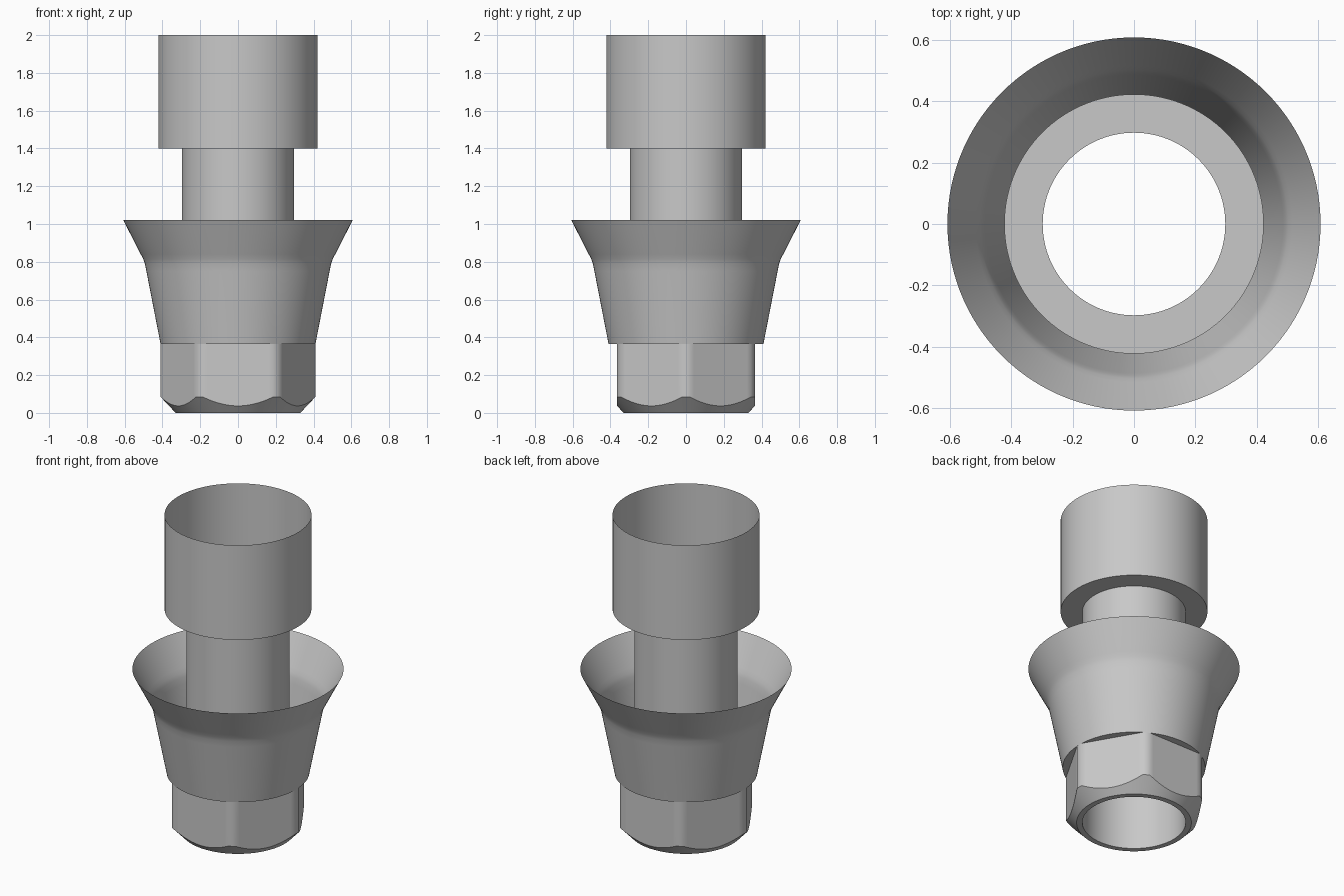
import bpy
import bmesh
from math import radians, cos, sin, pi

default = bpy.data.objects.get("Cube")
if default:
    bpy.data.objects.remove(default, do_unlink=True)

SEGMENTS = 120
TUBE_R = 0.297      # bore radius
CUP_R = 0.422       # upper sleeve radius
BASE_R = 0.41       # rounded corner radius of the hexagon
FLAT = 0.365        # hexagon centre to flat, also its height
FOOT_R = 0.33       # outer radius of the bottom rim

metal = bpy.data.materials.new("grey metal")
metal.use_nodes = True
metal.diffuse_color = (0.58, 0.58, 0.58, 1)
metal.node_tree.nodes["Principled BSDF"].inputs["Base Color"].default_value = metal.diffuse_color


def loft(name, profile):
    """Sweep a profile around z; profile(angle) returns (radius, height) pairs."""
    bm = bmesh.new()
    columns = []
    for i in range(SEGMENTS):
        a = 2 * pi * i / SEGMENTS
        columns.append([bm.verts.new((r * cos(a), r * sin(a), z)) for r, z in profile(a)])
    for i, near in enumerate(columns):
        far = columns[(i + 1) % SEGMENTS]
        for j in range(len(near) - 1):
            bm.faces.new((near[j], far[j], far[j + 1], near[j + 1]))
    bmesh.ops.remove_doubles(bm, verts=bm.verts, dist=0.0001)
    mesh = bpy.data.meshes.new(name)
    bm.to_mesh(mesh)
    bm.free()
    mesh.materials.append(metal)
    mesh.shade_smooth()
    mesh.set_sharp_from_angle(angle=radians(30))
    obj = bpy.data.objects.new(name, mesh)
    bpy.context.collection.objects.link(obj)
    return obj


def hex_profile(a):
    # Corners point along x; they are rounded off and chamfered below by a cone
    from_flat = (a % (pi / 3)) - pi / 6
    r = min(BASE_R, FLAT / cos(from_flat))
    chamfer_z = (r - FOOT_R) * 1.06
    return [(TUBE_R, 0), (FOOT_R, 0), (r, chamfer_z), (r, FLAT), (BASE_R, FLAT)]


# Hexagonal foot with bottom rim and the ledge under the collar
loft("hex_base", hex_profile)

# Thin flared collar, open at the top, with a soft bend
loft("flared_collar", lambda a: [
    (BASE_R, FLAT), (0.485, 0.75), (0.493, 0.79),
    (0.502, 0.815), (0.515, 0.84), (0.607, 1.02)])

# Central tube open at both ends
loft("inner_tube", lambda a: [(TUBE_R, 0), (TUBE_R, 1.4)])

# Wide open sleeve with a ring-shaped floor
loft("upper_sleeve", lambda a: [(TUBE_R, 1.4), (CUP_R, 1.4), (CUP_R, 2)])
